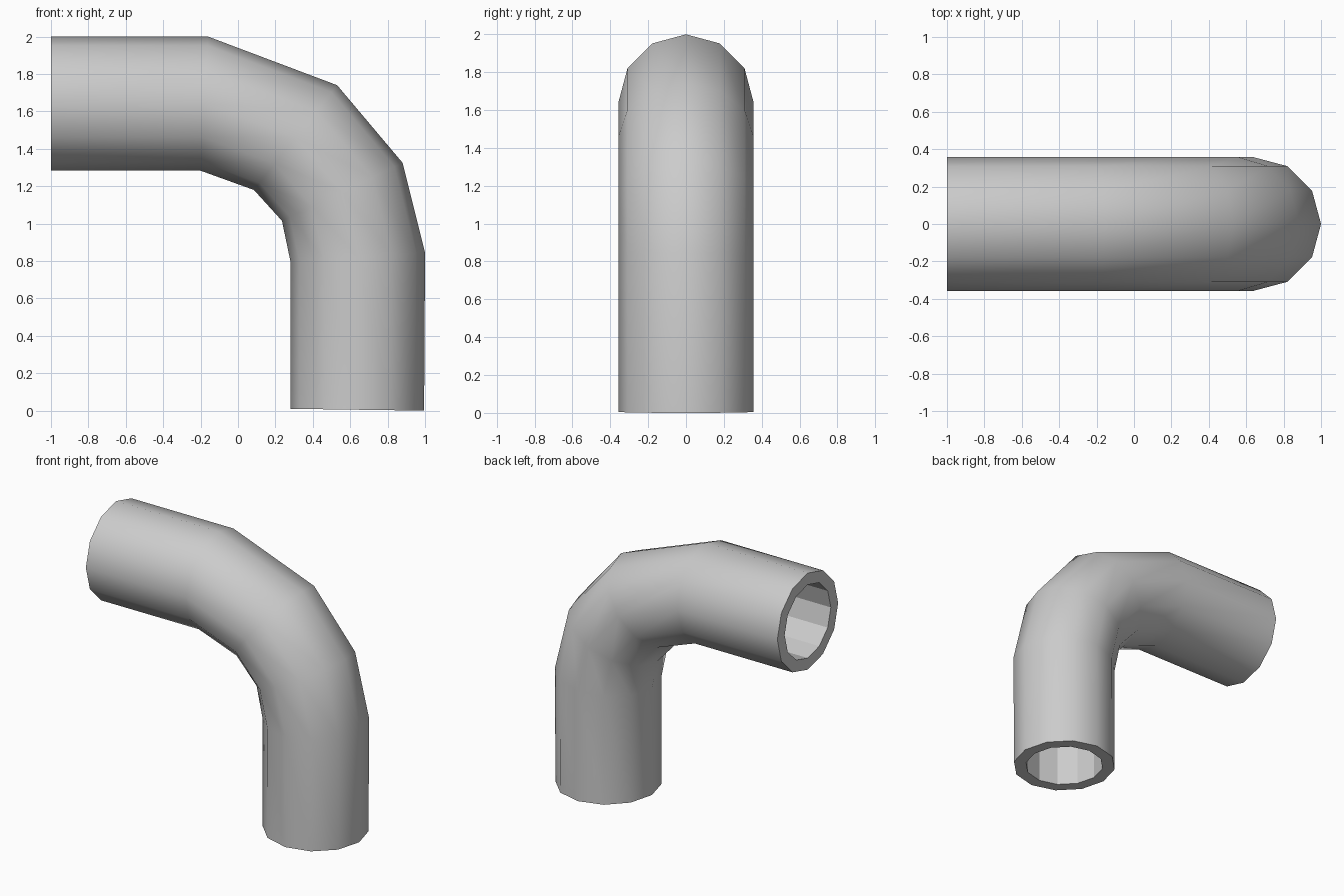
import bpy
import bmesh
import math
from mathutils import Vector

cube = bpy.data.objects.get("Cube")
if cube:
    bpy.data.objects.remove(cube, do_unlink=True)

SIDES = 12
RADIUS = 0.357
BORE = 0.76  # bore size relative to the outer wall

# Inside-of-bend and outside-of-bend points (x, z) of each section
SECTIONS = [
    ((-1.0, 1.283), (-1.0, 2.0)),
    ((-0.20, 1.283), (-0.16, 2.0)),
    ((0.085, 1.18), (0.53, 1.74)),
    ((0.235, 1.015), (0.88, 1.325)),
    ((0.28, 0.80), (1.0, 0.845)),
    ((0.28, 0.01), (0.995, 0.0)),
]

grey = bpy.data.materials.new("pipe grey")
grey.use_nodes = True
colour = (0.6, 0.6, 0.6, 1.0)
grey.diffuse_color = colour
grey.node_tree.nodes["Principled BSDF"].inputs["Base Color"].default_value = colour

bm = bmesh.new()


def ring(section, scale):
    """One loop of vertices around a section of the bend."""
    inner, outer = (Vector((x, 0, z)) for x, z in section)
    centre, axis = (inner + outer) / 2, (outer - inner) / 2
    side = Vector((0, RADIUS, 0))
    angles = [math.tau * i / SIDES for i in range(SIDES)]
    return [bm.verts.new(centre + scale * (axis * math.cos(a) + side * math.sin(a)))
            for a in angles]


def bridge(a, b, smooth):
    for i in range(SIDES):
        j = (i + 1) % SIDES
        bm.faces.new((a[i], a[j], b[j], b[i])).smooth = smooth


# Smooth outer wall, faceted bore, flat end rims
walls = [ring(s, 1.0) for s in SECTIONS]
bores = [ring(s, BORE) for s in SECTIONS]
for k in range(len(SECTIONS) - 1):
    bridge(walls[k], walls[k + 1], True)
    bridge(bores[k + 1], bores[k], False)
for end in (0, -1):
    bridge(walls[end], bores[end], False)

bmesh.ops.recalc_face_normals(bm, faces=bm.faces)
for edge in bm.edges:
    edge.smooth = all(f.smooth for f in edge.link_faces)

mesh = bpy.data.meshes.new("elbow_pipe")
bm.to_mesh(mesh)
bm.free()
mesh.materials.append(grey)
pipe = bpy.data.objects.new("elbow_pipe", mesh)
bpy.context.collection.objects.link(pipe)
